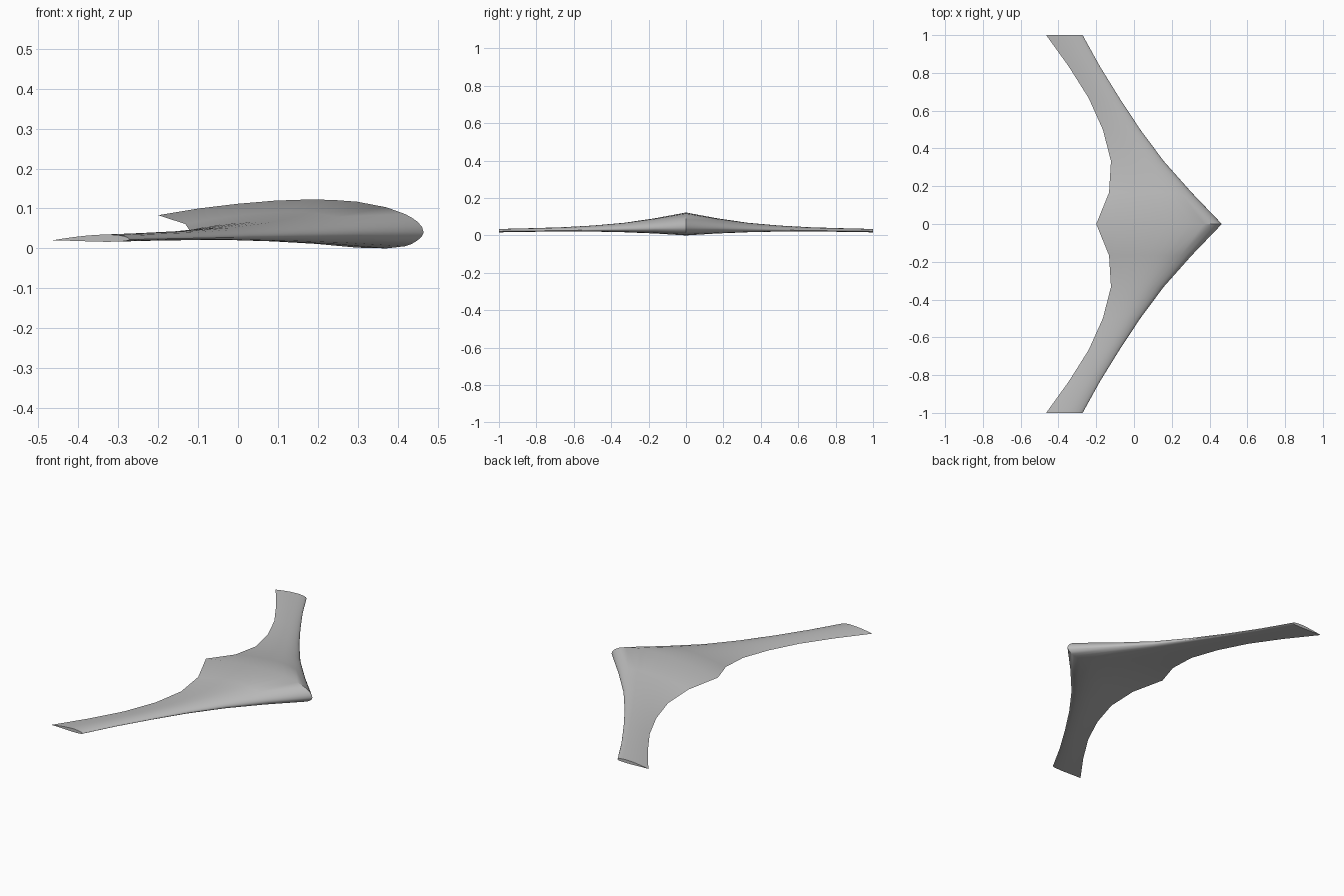
import bpy, bmesh
from math import radians

cube = bpy.data.objects.get("Cube")
if cube:
    bpy.data.objects.remove(cube)

# One plain grey skin
grey = bpy.data.materials.new("plain grey")
grey.use_nodes = True
colour = (0.5, 0.5, 0.5, 1)
grey.diffuse_color = colour
grey.node_tree.nodes["Principled BSDF"].inputs["Base Color"].default_value = colour

# Airfoil: chord fraction, upper thickness, lower thickness
AIRFOIL = [(0.006, 0.2, 0.2), (0.023, 0.39, 0.43), (0.045, 0.53, 0.63),
           (0.07, 0.65, 0.77), (0.14, 0.86, 0.94), (0.25, 1, 1),
           (0.34, 1.01, 0.96), (0.43, 0.97, 0.86), (0.56, 0.84, 0.64),
           (0.7, 0.63, 0.4), (0.85, 0.35, 0.16)]

# Stations, centre to tip: nose x, nose z, tail x, tail z, upper height, lower depth
STATIONS = [(0.465, 0.04, -0.2, 0.083, 0.066, 0.049),
            (0.305, 0.036, -0.132, 0.061, 0.046, 0.031),
            (0.157, 0.032, -0.122, 0.046, 0.03, 0.018),
            (0.033, 0.029, -0.165, 0.036, 0.021, 0.01),
            (-0.077, 0.026, -0.24, 0.03, 0.016, 0.006),
            (-0.18, 0.024, -0.345, 0.025, 0.014, 0.005),
            (-0.272, 0.022, -0.465, 0.02, 0.013, 0.005)]


def section(bm, y, nose_x, nose_z, tail_x, tail_z, up, low):
    """Closed loop: nose, over the top to the tail, back underneath."""
    def point(t, offset):
        return bm.verts.new((nose_x + t * (tail_x - nose_x), y,
                             nose_z + t * (tail_z - nose_z) + offset))
    top = [point(t, u * up) for t, u, _ in AIRFOIL]
    tail = point(1, 0)
    bottom = [point(t, -d * low) for t, _, d in reversed(AIRFOIL)]
    return [point(0, 0)] + top + [tail] + bottom


# Loft one half wing, cap its tip
bm = bmesh.new()
last = len(STATIONS) - 1
loops = [section(bm, i / last, *s) for i, s in enumerate(STATIONS)]
for a, b in zip(loops, loops[1:]):
    for k in range(len(a)):
        n = (k + 1) % len(a)
        bm.faces.new((a[k], a[n], b[n], b[k]))
bm.faces.new(loops[-1])
bmesh.ops.recalc_face_normals(bm, faces=bm.faces)
if sum(f.normal.y for f in bm.faces if len(f.verts) > 4) < 0:
    bmesh.ops.reverse_faces(bm, faces=bm.faces)
mesh = bpy.data.meshes.new("flying_wing")
bm.to_mesh(mesh)
bm.free()
mesh.materials.append(grey)
wing = bpy.data.objects.new("flying_wing", mesh)
bpy.context.collection.objects.link(wing)

# Mirror to the other half and smooth the skin
bpy.context.view_layer.objects.active = wing
wing.select_set(True)
mirror = wing.modifiers.new("mirror", 'MIRROR')
mirror.use_axis = (False, True, False)
bpy.ops.object.modifier_apply(modifier="mirror")
bpy.ops.object.shade_smooth_by_angle(angle=radians(40))
